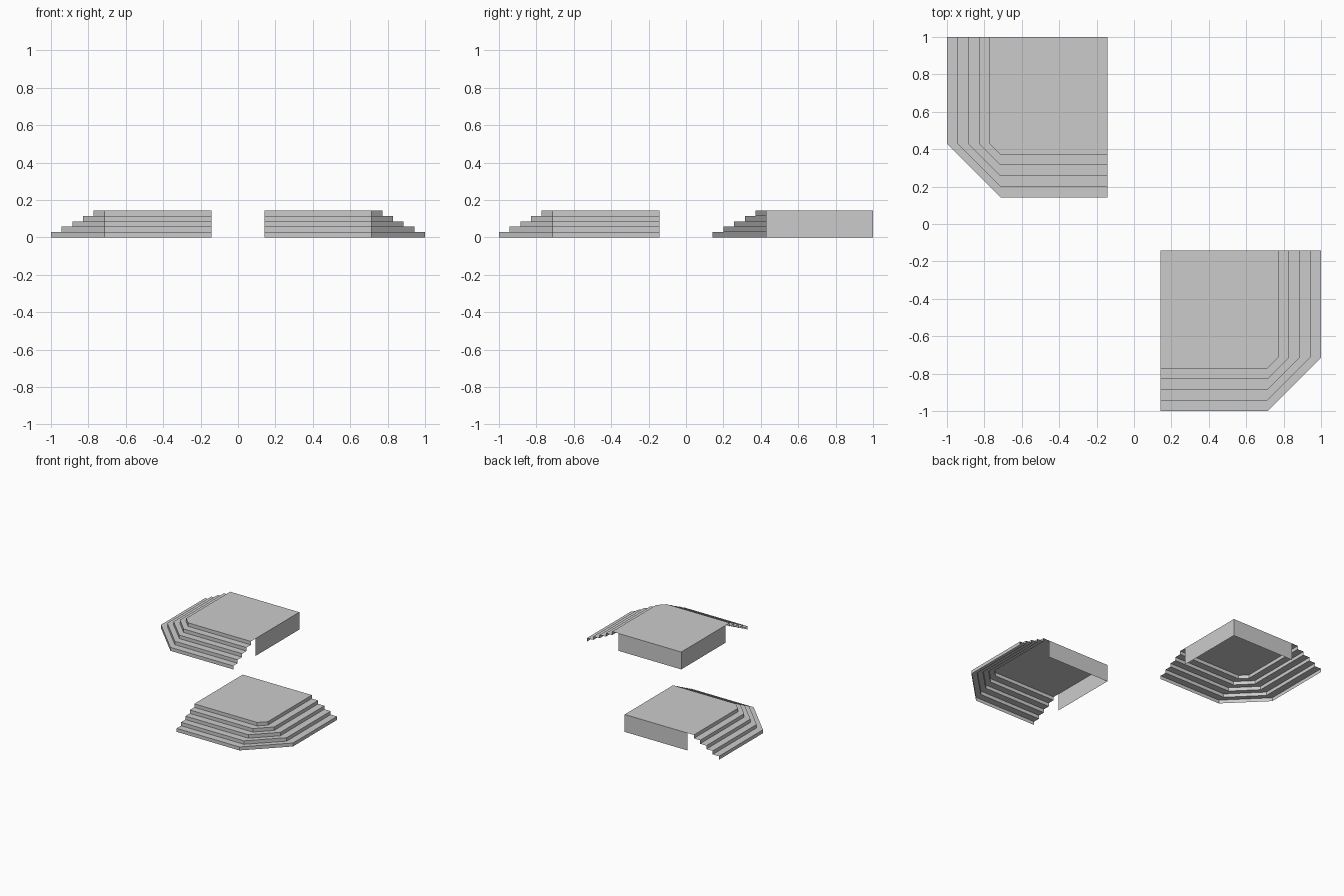
import bpy, bmesh

if "Cube" in bpy.data.objects:
    bpy.data.objects.remove(bpy.data.objects["Cube"])

U = 1 / 7            # grid module
STEPS = 5
RISE = U / STEPS     # height of one step
RUN = 2 * U / STEPS  # depth of one tread


def outline(i):
    """Chamfered L-shaped edge of step i, in plan."""
    e = 1 - i * RUN
    return [(U, -e), (5 * U, -e), (e, -5 * U), (e, -U)]


def make_part(name, faces, mirrored, shift_y):
    bm = bmesh.new()
    s = -1 if mirrored else 1
    for face in faces:
        pts = [(s * x, y + shift_y, z) for x, y, z in face]
        bm.faces.new([bm.verts.new(p) for p in (pts[::-1] if mirrored else pts)])
    bmesh.ops.remove_doubles(bm, verts=bm.verts, dist=1e-4)
    mesh = bpy.data.meshes.new(name)
    bm.to_mesh(mesh)
    bm.free()
    obj = bpy.data.objects.new(name, mesh)
    bpy.context.collection.objects.link(obj)


def strip(a, za, b, zb):
    """Quads joining two outlines at their heights."""
    return [[(*a[k], za), (*a[k + 1], za), (*b[k + 1], zb), (*b[k], zb)]
            for k in range(len(a) - 1)]


# Open stair shell: risers and treads
stairs = []
for i in range(STEPS):
    z0, z1 = i * RISE, (i + 1) * RISE
    stairs += strip(outline(i), z0, outline(i), z1)
    if i < STEPS - 1:
        stairs += strip(outline(i), z1, outline(i + 1), z1)

# Flat deck
deck = [[(x, y, U) for x, y in outline(STEPS - 1) + [(U, -U)]]]

# Two plain walls that stop short of the stairs
walls = [
    [(5 * U, -U, 0), (U, -U, 0), (U, -U, U), (5 * U, -U, U)],
    [(U, -U, 0), (U, -5 * U, 0), (U, -5 * U, U), (U, -U, U)],
]

# Right-hand platform, and its mirrored copy at the back left
for side, mirrored, shift in (("right", False, 0), ("left", True, 8 * U)):
    make_part(side + "_stairs", stairs, mirrored, shift)
    make_part(side + "_deck", deck, mirrored, shift)
    make_part(side + "_walls", walls, mirrored, shift)
